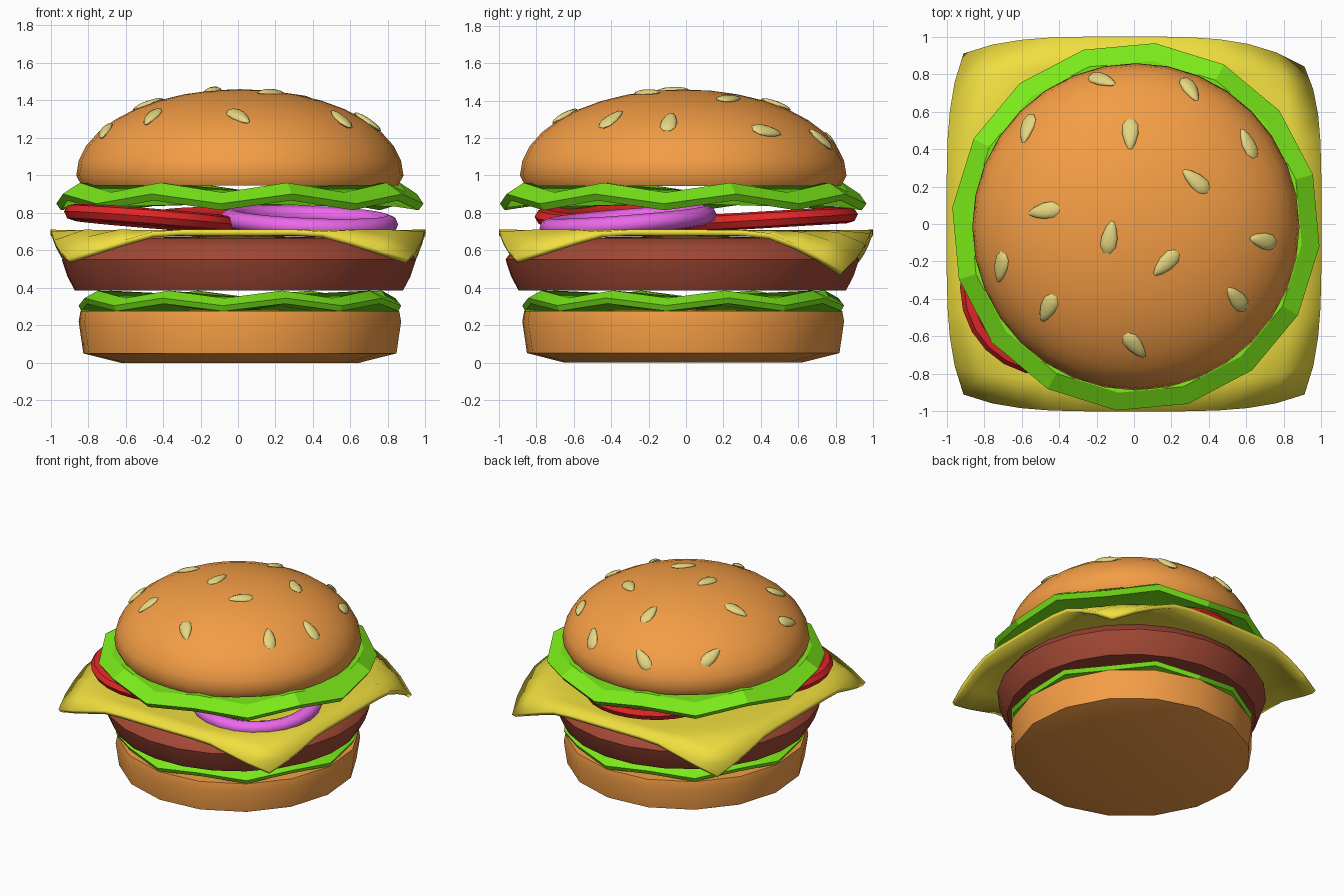
import bpy, bmesh, math
from mathutils import Vector, Matrix

if "Cube" in bpy.data.objects:
    bpy.data.objects.remove(bpy.data.objects["Cube"])


def material(name, color):
    m = bpy.data.materials.new(name)
    m.diffuse_color = (*color, 1)
    m.use_nodes = True
    m.node_tree.nodes["Principled BSDF"].inputs["Base Color"].default_value = m.diffuse_color
    return m


BUN = material("bun", (0.91, 0.34, 0.06))
LEAF = material("lettuce", (0.2, 0.83, 0.01))
MEAT = material("patty", (0.36, 0.065, 0.035))
CHEESE = material("cheese", (0.87, 0.73, 0.05))
RED = material("tomato", (0.75, 0.02, 0.02))
PURPLE = material("onion", (0.83, 0.14, 0.83))
SEED = material("seed", (0.79, 0.68, 0.22))


def finish(bm, name, mat, angle=40):
    bmesh.ops.remove_doubles(bm, verts=bm.verts, dist=1e-4)
    bmesh.ops.recalc_face_normals(bm, faces=bm.faces)
    mesh = bpy.data.meshes.new(name)
    bm.to_mesh(mesh)
    bm.free()
    mesh.materials.append(mat)
    ob = bpy.data.objects.new(name, mesh)
    bpy.context.collection.objects.link(ob)
    bpy.ops.object.select_all(action='DESELECT')
    ob.select_set(True)
    bpy.context.view_layer.objects.active = ob
    bpy.ops.object.shade_smooth_by_angle(angle=math.radians(angle))
    return ob


def lathe(name, profile, sides, mat, center=(0, 0, 0), phase=0, wave=0,
          closed=False, slope=(0, 0), angle=40):
    """Spin (radius, z) points; wave lifts every other spoke, slope tilts."""
    bm = bmesh.new()
    spokes = []
    for i in range(sides):
        a = math.radians(phase) + 2 * math.pi * i / sides
        lift = wave if i % 2 else -wave
        spokes.append([bm.verts.new((r * math.cos(a), r * math.sin(a),
                                     z + (lift if r > 0.7 else 0)))
                       for r, z in profile])
    n = len(profile)
    for i in range(sides):
        s, t = spokes[i], spokes[(i + 1) % sides]
        for j in range(n if closed else n - 1):
            k = (j + 1) % n
            bm.faces.new((s[j], t[j], t[k], s[k]))
    ob = finish(bm, name, mat, angle)
    normal = Vector((-slope[0], -slope[1], 1)).normalized()
    rot = Vector((0, 0, 1)).rotation_difference(normal).to_matrix().to_4x4()
    ob.matrix_world = Matrix.Translation(center) @ rot
    return ob


# Buns
C = Vector((0.01, -0.015, 0))
lathe("bottom_bun", [(0, 0), (0.64, 0), (0.84, 0.05), (0.865, 0.22),
                     (0.855, 0.275), (0, 0.28)], 16, BUN, C, phase=-96)
RX, RZ, Z0 = 0.873, 0.46, 1.0
dome = [(RX * math.cos(t), Z0 + RZ * math.sin(t))
        for t in (math.pi / 2 * i / 9 for i in range(10))]
dome[-1] = (0, Z0 + RZ)
lathe("top_bun", [(0, 0.945), (0.845, 0.945)] + dome, 32, BUN, C)

# Lettuce leaves, alternating high and low around the rim
lathe("lower_lettuce", [(0, 0.285), (0.74, 0.285), (0.85, 0.295), (0.865, 0.325),
                        (0.79, 0.365), (0, 0.35)], 16, LEAF, C, phase=-96, wave=0.02, angle=25)
lathe("upper_lettuce", [(0, 0.85), (0.83, 0.86), (0.96, 0.84), (0.985, 0.875),
                        (0.89, 0.935), (0, 0.92)], 16, LEAF, C, phase=-96, wave=0.026, angle=25)

# Patty
lathe("patty", [(0, 0.385), (0.88, 0.385), (0.92, 0.46), (0.95, 0.55), (0.9, 0.62),
                (0.78, 0.665), (0, 0.675)], 24, MEAT, (0.005, -0.02, 0), phase=-96)

# Cheese slice with drooping corners
bm = bmesh.new()
bmesh.ops.create_grid(bm, x_segments=12, y_segments=12, size=1)
for v in bm.verts:
    u, w = v.co.x, v.co.y
    x = u * (1 - 0.09 * w ** 4)
    y = w * (1 - 0.09 * u ** 4)
    r = math.hypot(x, y)
    z = 0.70 + 0.01 * min(1, r) - 0.75 * max(0, r - 1.08)
    if u > 0 and w > 0:
        y -= 0.07 * (u * w) ** 3
        z -= 0.07 * (u * w) ** 3
    elif u < 0 and w > 0:
        z -= 0.03 * (-u * w) ** 3
    v.co = (x, y, z)
cheese = finish(bm, "cheese", CHEESE)
sol = cheese.modifiers.new("thickness", 'SOLIDIFY')
sol.thickness = 0.03
sol.offset = -1

# Tomato slices with a raised rim
slice_profile = [(0, -0.03), (0.38, -0.03), (0.41, -0.045), (0.45, -0.035), (0.47, 0),
                 (0.45, 0.035), (0.41, 0.045), (0.38, 0.025), (0, 0.025)]
for name, center, slope in (("tomato_front", (-0.46, -0.34, 0.77), (-0.08, -0.02)),
                            ("tomato_back", (-0.01, 0.45, 0.765), (0, 0.06))):
    lathe(name, slice_profile, 24, RED, center, slope=slope)

# Onion ring
lathe("onion_ring", [(0.38, -0.035), (0.42, -0.05), (0.46, -0.035), (0.475, 0),
                     (0.46, 0.035), (0.42, 0.05), (0.38, 0.035), (0.37, 0)],
      24, PURPLE, (0.38, -0.31, 0.755), closed=True, slope=(-0.04, 0.08), angle=60)

# Sesame seeds: x, y and heading of the narrow end in degrees
seeds = [(-0.17, 0.77, -20), (0.30, 0.72, -60), (-0.57, 0.51, 255), (-0.02, 0.48, 270),
         (0.61, 0.43, 115), (0.33, 0.23, 140), (-0.48, 0.07, 190), (-0.13, -0.07, 80),
         (0.69, -0.09, 168), (0.17, -0.21, 225), (-0.71, -0.23, 260), (-0.46, -0.45, 245),
         (0.55, -0.40, 130), (0.005, -0.65, -50)]
for i, (x, y, heading) in enumerate(seeds):
    bm = bmesh.new()
    bmesh.ops.create_uvsphere(bm, u_segments=10, v_segments=6, radius=1)
    for v in bm.verts:
        v.co = Vector((v.co.x * 0.09, v.co.y * 0.043 * (1 - 0.35 * v.co.x), v.co.z * 0.02))
    ob = finish(bm, f"seed_{i + 1}", SEED, 60)
    dx, dy = x - C.x, y - C.y
    h = math.sqrt(1 - (dx * dx + dy * dy) / RX ** 2)
    normal = Vector((dx / RX ** 2, dy / RX ** 2, h / RZ)).normalized()
    a = math.radians(heading)
    head = Vector((math.cos(a), math.sin(a), 0))
    head.z = -(head.x * normal.x + head.y * normal.y) / normal.z
    head.normalize()
    basis = Matrix((head, normal.cross(head), normal)).transposed().to_4x4()
    ob.matrix_world = Matrix.Translation((x, y, Z0 + RZ * h)) @ basis
